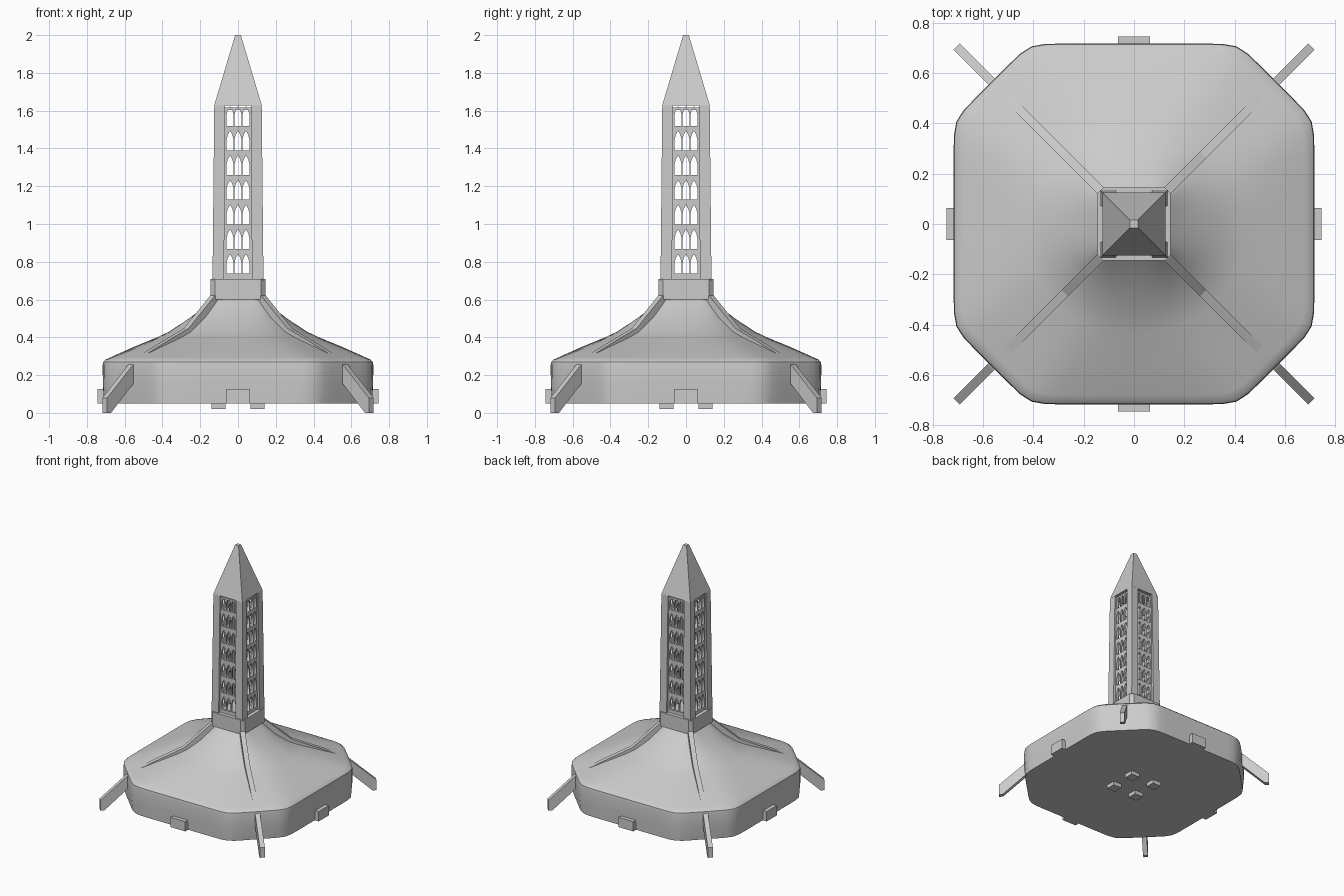
import bpy, math
from math import cos, sin, pi
from mathutils import Matrix

if "Cube" in bpy.data.objects:
    bpy.data.objects.remove(bpy.data.objects["Cube"])


def make(name, verts, faces, smooth=False):
    me = bpy.data.meshes.new(name)
    me.from_pydata(verts, [], faces)
    ob = bpy.data.objects.new(name, me)
    bpy.context.collection.objects.link(ob)
    if smooth:
        bpy.ops.object.select_all(action='DESELECT')
        ob.select_set(True)
        bpy.context.view_layer.objects.active = ob
        bpy.ops.object.shade_smooth_by_angle(angle=math.radians(32))
    return ob


def loft(name, rings, smooth=False):
    n = len(rings[0])
    verts = [v for r in rings for v in r]
    faces = [list(range(n))[::-1], list(range(len(verts) - n, len(verts)))]
    for k in range(len(rings) - 1):
        for i in range(n):
            j = (i + 1) % n
            faces.append([k * n + i, k * n + j, (k + 1) * n + j, (k + 1) * n + i])
    return make(name, verts, faces, smooth)


def prism(name, pts, z0, z1, top=1.0):
    return loft(name, [[(x, y, z0) for x, y in pts],
                       [(x * top, y * top, z1) for x, y in pts]])


def box(name, x0, x1, y0, y1, z0, z1):
    return prism(name, [(x0, y0), (x1, y0), (x1, y1), (x0, y1)], z0, z1)


def turn(ob, k):
    ob.data.transform(Matrix.Rotation(k * pi / 2, 4, 'Z'))


# Domed base: rounded octagon blending through a circle into a square neck
def section(z, w, d, p, n=96):
    ring = []
    for i in range(n):
        t = 2 * pi * i / n
        s = 0
        for k in range(8):
            s += (max(0, cos(t - k * pi / 4)) / (d if k % 2 else w)) ** p
        r = s ** (-1 / p)
        ring.append((r * cos(t), r * sin(t), z))
    return ring


levels = [(0.05, .71, .79, 45), (0.15, .715, .80, 45), (0.25, .717, .80, 45),
          (0.27, .714, .797, 45), (0.283, .70, .785, 40), (0.292, .68, .76, 35),
          (0.35, .55, .59, 18), (0.40, .43, .445, 10), (0.43, .37, .375, 8),
          (0.50, .262, .275, 8), (0.56, .18, .21, 14), (0.61, .127, .165, 30)]
loft("domed_base", [section(*l) for l in levels], True)

# Collar with chamfered corners
a, b = 0.145, 0.122
prism("tower_collar", [(-b, -a), (b, -a), (a, -b), (a, b),
                       (b, a), (-b, a), (-a, b), (-a, -b)], 0.6, 0.71)

# Spire
s = 0.126
prism("spire", [(-s, -s), (s, -s), (s, s), (-s, s)], 1.628, 2.0, 0.12)

# Buttress outline: distance along the diagonal (as x) and height
fin = [(.10, .63), (.135, .62), (.275, .447), (.40, .372), (.535, .288), (.572, .25),
       (.705, .08), (.705, 0), (.685, 0), (.555, .17), (.45, .18), (.25, .36), (.10, .5)]


def window_panel(name):
    cu = bpy.data.curves.new(name, 'CURVE')
    cu.dimensions = '2D'
    cu.fill_mode = 'BOTH'
    cu.extrude = 0.008

    def outline(pts):
        sp = cu.splines.new('POLY')
        sp.points.add(len(pts) - 1)
        for p, (x, y) in zip(sp.points, pts):
            p.co = (x, y, 0, 1)
        sp.use_cyclic_u = True

    outline([(-.08, .70), (.08, .70), (.08, 1.617), (-.08, 1.617)])
    for row in range(7):
        z = 0.737 + row * 0.1305
        for c in (-.042, 0, .042):
            outline([(c - .018, z), (c + .018, z), (c + .018, z + .06),
                     (c + .012, z + .083), (c, z + .104),
                     (c - .012, z + .083), (c - .018, z + .06)])
    ob = bpy.data.objects.new(name, cu)
    bpy.context.collection.objects.link(ob)
    bpy.ops.object.select_all(action='DESELECT')
    ob.select_set(True)
    bpy.context.view_layer.objects.active = ob
    bpy.ops.object.convert(target='MESH')
    ob = bpy.context.object
    ob.data.transform(Matrix.Translation((0, -.108, 0)) @ Matrix.Rotation(pi / 2, 4, 'X'))
    return ob


for k in range(4):
    # Tower corner pillar (L-shaped, slightly tapering)
    o, i, e = 0.135, 0.108, 0.074
    turn(prism("corner_pillar", [(e, -o), (o, -o), (o, -e), (i, -e), (i, -i), (e, -i)],
               0.70, 1.63, 0.93), k)
    # Pierced window panel
    turn(window_panel("window_panel"), k)
    # Diagonal buttress
    h = 0.018
    rings = [[(x * math.sqrt(2), y, z) for x, z in fin] for y in (h, -h)]
    ob = loft("buttress", rings)
    ob.data.transform(Matrix.Rotation(pi / 4, 4, 'Z'))
    turn(ob, k)
    # Side tab and underside foot
    turn(box("side_tab", -.063, .063, -.745, -.69, .05, .127), k)
    turn(box("foot", .065, .14, .065, .14, .02, .06), k)
